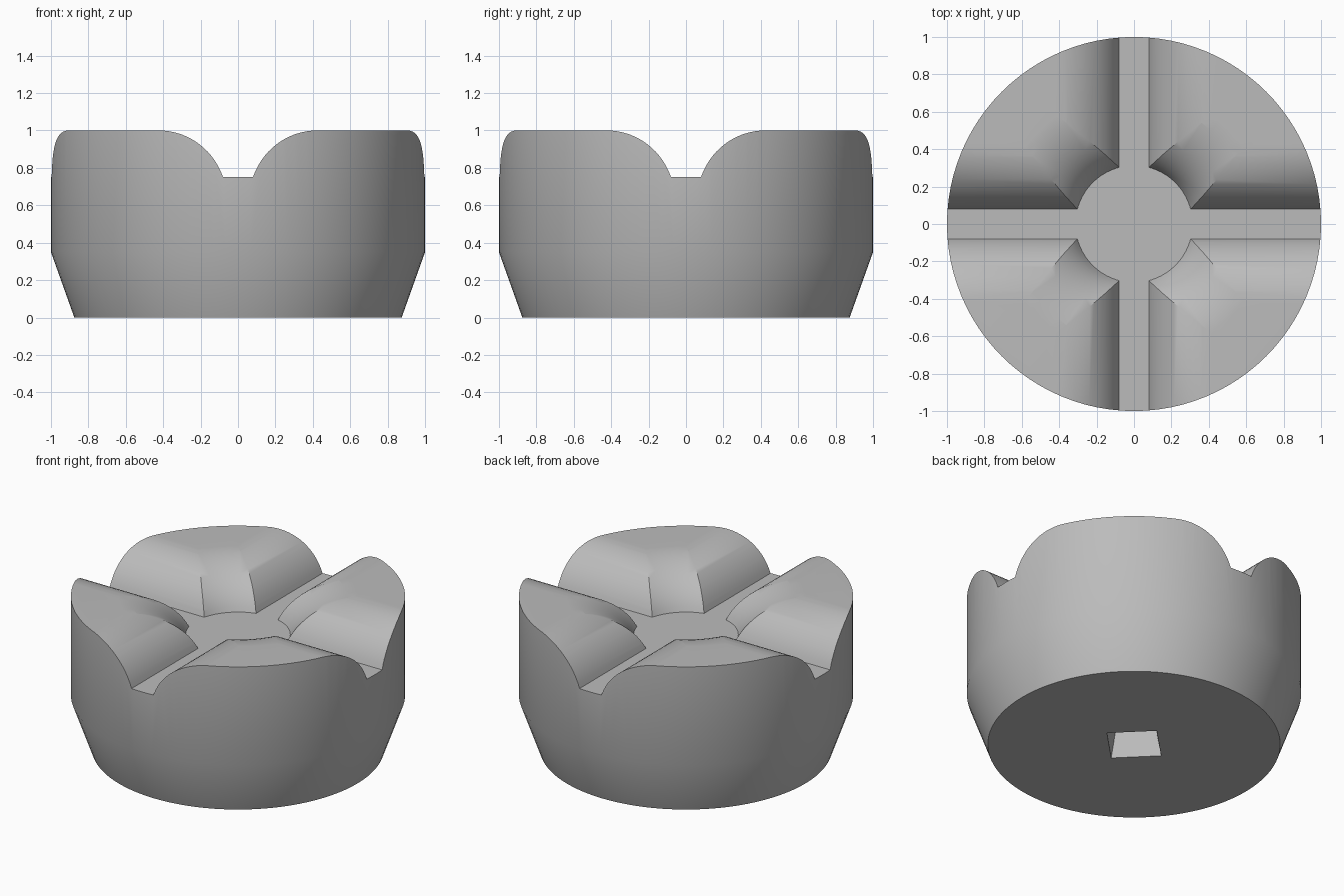
import bpy, bmesh, math

if "Cube" in bpy.data.objects:
    bpy.data.objects.remove(bpy.data.objects["Cube"])

stone = bpy.data.materials.new("light grey")
stone.diffuse_color = (0.5, 0.5, 0.5, 1)
stone.use_nodes = True
stone.node_tree.nodes["Principled BSDF"].inputs["Base Color"].default_value = stone.diffuse_color


def finish(name, bm):
    bmesh.ops.recalc_face_normals(bm, faces=bm.faces)
    me = bpy.data.meshes.new(name)
    bm.to_mesh(me)
    bm.free()
    me.materials.append(stone)
    ob = bpy.data.objects.new(name, me)
    bpy.context.collection.objects.link(ob)
    return ob


def lathe(name, profile, segs):
    """Solid of revolution from (radius, z) points, capped at both ends."""
    bm = bmesh.new()
    rings = []
    for r, z in profile:
        rings.append([bm.verts.new((r * math.cos(2 * math.pi * i / segs),
                                    r * math.sin(2 * math.pi * i / segs), z))
                      for i in range(segs)])
    for a, b in zip(rings, rings[1:]):
        for i in range(segs):
            j = (i + 1) % segs
            bm.faces.new((a[i], a[j], b[j], b[i]))
    bm.faces.new(rings[0])
    bm.faces.new(rings[-1])
    return finish(name, bm)


def prism(name, outline, along_x):
    """Outline of (across, z) points extruded right through the body."""
    bm = bmesh.new()
    ends = []
    for d in (-1.2, 1.2):
        ends.append([bm.verts.new((d, a, z) if along_x else (a, d, z))
                     for a, z in outline])
    n = len(outline)
    for i in range(n):
        j = (i + 1) % n
        bm.faces.new((ends[0][i], ends[0][j], ends[1][j], ends[1][i]))
    bm.faces.new(ends[0])
    bm.faces.new(ends[1])
    return finish(name, bm)


# rounded shoulder, as (outward offset, z) from the groove floor to the top
FLOOR, WIDTH, R = 0.75, 0.345, 0.365
start = math.asin(WIDTH / R)
drop = R * math.cos(start)
shoulder = []
for k in range(15):
    a = start * (1 - k / 14)
    t = (R * math.cos(a) - drop) / (R - drop)
    shoulder.append((WIDTH - R * math.sin(a), FLOOR + 0.2505 * t))

# drum-shaped body with tapered foot
body = lathe("drum_body", [(0.875, 0), (1, 0.35), (1, 1)], 96)

# crossing grooves
half = [(0.08 + o, z) for o, z in shoulder] + [(0.08 + WIDTH, 1.2)]
outline = half + [(-a, z) for a, z in reversed(half)]
cutters = [prism("groove_cutter_x", outline, True),
           prism("groove_cutter_y", outline, False)]

# central flared bowl
bowl = [(0.313 + 1.2 * o, z) for o, z in shoulder] + [(0.313 + 1.2 * WIDTH, 1.2)]
cutters.append(lathe("bowl_cutter", bowl, 64))

# tapered square socket underneath
cutters.append(lathe("socket_cutter", [(0.236, -0.1), (0.116, 0.4)], 4))

for c in cutters:
    m = body.modifiers.new(c.name, 'BOOLEAN')
    m.operation = 'DIFFERENCE'
    m.solver = 'EXACT'
    m.object = c
    c.hide_render = True

bpy.ops.object.select_all(action='DESELECT')
bpy.context.view_layer.objects.active = body
body.select_set(True)
for m in list(body.modifiers):
    bpy.ops.object.modifier_apply(modifier=m.name)
for c in cutters:
    bpy.data.objects.remove(c, do_unlink=True)
bpy.ops.object.shade_smooth_by_angle(angle=math.radians(30))
